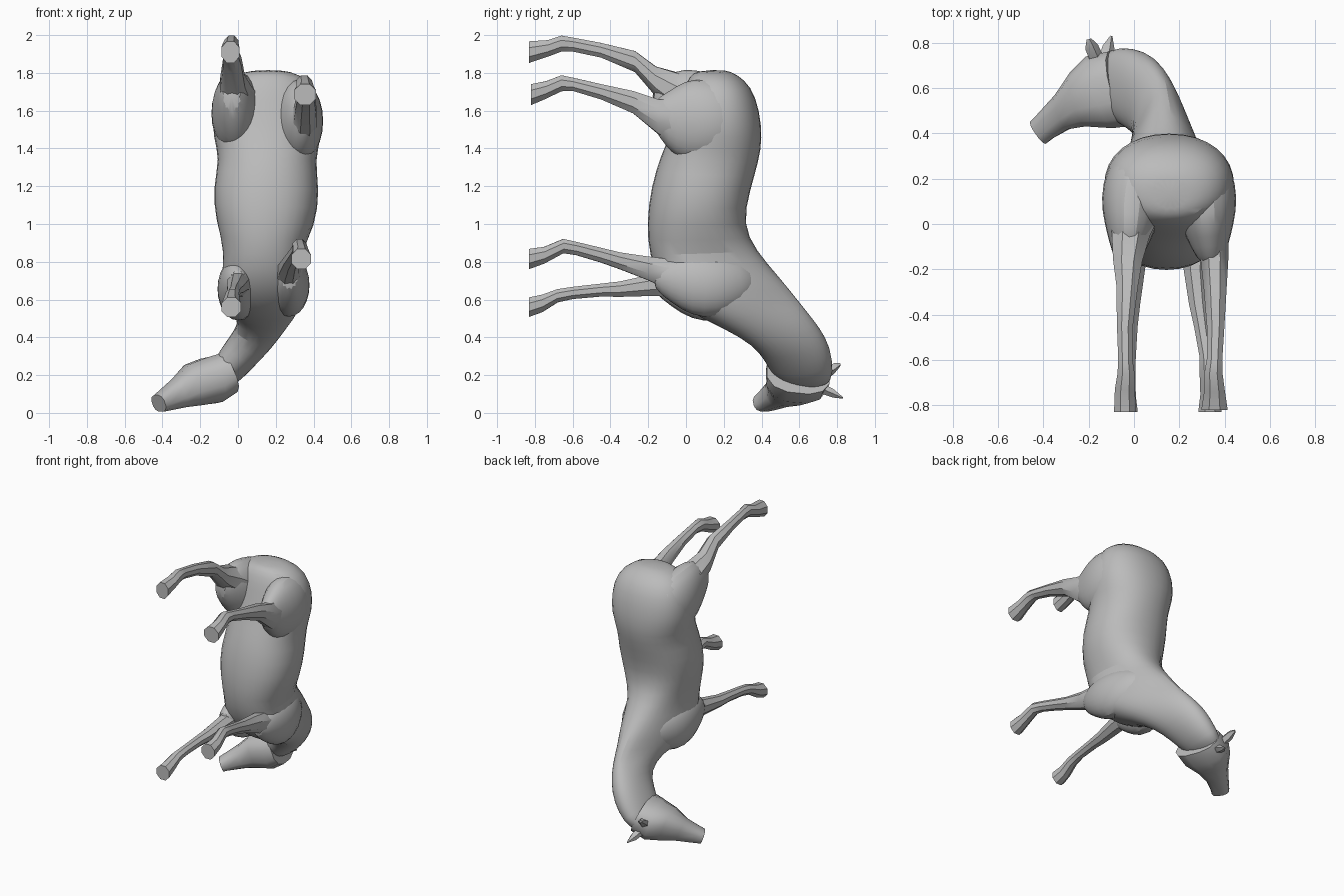
import bpy, bmesh, math
from mathutils import Vector

coat = bpy.data.materials.new("grey_coat")
coat.diffuse_color = (0.5, 0.5, 0.5, 1)


def loft(name, sections, sides, smooth_level=0, power=1.0):
    """Skin rounded rings: (lower point, upper point, half width, optional narrowing upwards)."""
    bm = bmesh.new()
    low = [Vector(s[0]) for s in sections]
    high = [Vector(s[1]) for s in sections]
    mids = [(a + b) / 2 for a, b in zip(low, high)]
    last = len(mids) - 1
    rings = []
    for i, c in enumerate(mids):
        along = mids[min(i + 1, last)] - mids[max(i - 1, 0)]
        up = high[i] - c
        side = along.cross(up).normalized() * sections[i][2]
        taper = sections[i][3] if len(sections[i]) > 3 else 0
        ring = []
        for k in range(sides):
            a = math.tau * (k + 0.5) / sides
            u, v = (math.copysign(abs(f(a)) ** power, f(a)) for f in (math.cos, math.sin))
            ring.append(bm.verts.new(c + side * u * (1 - taper * v) + up * v))
        rings.append(ring)
    for r, s in zip(rings, rings[1:]):
        for k in range(sides):
            n = (k + 1) % sides
            bm.faces.new((r[k], r[n], s[n], s[k]))
    bm.faces.new(rings[0])
    bm.faces.new(rings[-1])
    bmesh.ops.recalc_face_normals(bm, faces=bm.faces)
    mesh = bpy.data.meshes.new(name)
    bm.to_mesh(mesh)
    bm.free()
    mesh.materials.append(coat)
    obj = bpy.data.objects.new(name, mesh)
    bpy.context.collection.objects.link(obj)
    if smooth_level:
        sub = obj.modifiers.new("rounding", 'SUBSURF')
        sub.levels = sub.render_levels = smooth_level
    return obj


def limb(name, rows, sides=8, smooth_level=0):
    """Rows run from the tip to the root as (x, y, z, half width, half depth)."""
    return loft(name, [((x, y, z - d), (x, y, z + d), w) for x, y, z, w, d in rows],
                sides, smooth_level)


# Body and neck, from rump to poll
loft("body_and_neck", [
    ((0.16, 0.06, 1.81), (0.16, 0.20, 1.82), 0.07),
    ((0.16, 0.02, 1.79), (0.16, 0.27, 1.795), 0.18),
    ((0.16, -0.02, 1.71), (0.16, 0.35, 1.73), 0.26),
    ((0.155, -0.05, 1.60), (0.155, 0.395, 1.60), 0.295),
    ((0.155, -0.09, 1.47), (0.155, 0.41, 1.45), 0.295),
    ((0.155, -0.14, 1.36), (0.155, 0.39, 1.33), 0.255),
    ((0.15, -0.19, 1.20), (0.15, 0.345, 1.18), 0.29),
    ((0.145, -0.215, 1.0), (0.145, 0.305, 1.0), 0.27),
    ((0.13, -0.20, 0.84), (0.13, 0.375, 0.86), 0.20, 0.15),
    ((0.135, -0.15, 0.68), (0.135, 0.50, 0.72), 0.22, 0.4),
    ((0.14, 0.0, 0.53), (0.13, 0.595, 0.60), 0.175, 0.6),
    ((0.13, 0.20, 0.45), (0.12, 0.65, 0.53), 0.125, 0.35),
    ((0.09, 0.35, 0.365), (0.08, 0.72, 0.44), 0.108, 0.15),
    ((0.0, 0.41, 0.29), (0.03, 0.77, 0.34), 0.103),
    ((-0.08, 0.45, 0.22), (-0.05, 0.785, 0.21), 0.09),
    ((-0.13, 0.52, 0.15), (-0.14, 0.76, 0.15), 0.055),
], 16, 1, 0.9)

# Head, from poll to muzzle
loft("head", [
    ((-0.02, 0.425, 0.225), (-0.10, 0.765, 0.19), 0.115),
    ((-0.08, 0.42, 0.185), (-0.20, 0.745, 0.16), 0.128),
    ((-0.20, 0.43, 0.15), (-0.27, 0.675, 0.145), 0.117),
    ((-0.28, 0.42, 0.105), (-0.34, 0.575, 0.105), 0.083),
    ((-0.36, 0.375, 0.065), (-0.42, 0.49, 0.065), 0.058),
    ((-0.385, 0.355, 0.05), (-0.455, 0.455, 0.05), 0.048),
], 12, 0, 0.8)

# Ears
limb("lower_ear", [(-0.10, 0.83, 0.08, 0.005, 0.005),
                   (-0.115, 0.78, 0.105, 0.03, 0.025),
                   (-0.13, 0.72, 0.13, 0.035, 0.03)], 5)
limb("upper_ear", [(-0.20, 0.815, 0.255, 0.012, 0.01),
                   (-0.19, 0.78, 0.235, 0.033, 0.03),
                   (-0.155, 0.70, 0.18, 0.035, 0.035)], 5)

# Hind legs, from hoof to inside the thigh
limb("left_hind_leg", [
    (-0.04, -0.83, 1.91, 0.052, 0.062),
    (-0.04, -0.73, 1.93, 0.048, 0.047),
    (-0.035, -0.66, 1.955, 0.041, 0.046),
    (-0.038, -0.60, 1.95, 0.034, 0.04),
    (-0.04, -0.45, 1.92, 0.038, 0.042),
    (-0.03, -0.27, 1.86, 0.052, 0.06),
    (-0.028, -0.16, 1.755, 0.07, 0.085),
    (-0.015, -0.03, 1.685, 0.095, 0.12),
    (0.05, 0.12, 1.60, 0.10, 0.12)])
limb("right_hind_leg", [
    (0.355, -0.82, 1.685, 0.063, 0.06),
    (0.355, -0.74, 1.71, 0.05, 0.05),
    (0.35, -0.66, 1.745, 0.044, 0.046),
    (0.355, -0.60, 1.74, 0.037, 0.038),
    (0.36, -0.45, 1.70, 0.042, 0.044),
    (0.358, -0.28, 1.645, 0.055, 0.064),
    (0.355, -0.15, 1.57, 0.067, 0.098),
    (0.335, -0.03, 1.53, 0.09, 0.13),
    (0.27, 0.12, 1.53, 0.10, 0.14)])

# Thigh muscles, blending the hind legs into the rump
for name, d, z in (("left_thigh", -1, 1.58), ("right_thigh", 1, 1.545)):
    x, lift = 0.155, 0.06 * (d < 0)
    limb(name, [
        (x + d * 0.19, -0.18, z + lift + 0.04, 0.05, 0.07),
        (x + d * 0.18, -0.10, z + lift, 0.085, 0.155),
        (x + d * 0.17, -0.01, z + lift / 2, 0.12, 0.225),
        (x + d * 0.165, 0.10, z, 0.145, 0.235),
        (x + d * 0.15, 0.21, z, 0.14, 0.21),
        (x + d * 0.10, 0.32, z, 0.10, 0.14)], 12, 1)

# Front legs, from hoof to inside the shoulder
limb("right_front_leg", [
    (0.335, -0.83, 0.815, 0.056, 0.058),
    (0.335, -0.75, 0.835, 0.046, 0.048),
    (0.325, -0.65, 0.883, 0.039, 0.041),
    (0.32, -0.58, 0.87, 0.034, 0.038),
    (0.30, -0.45, 0.835, 0.038, 0.042),
    (0.285, -0.35, 0.805, 0.046, 0.048),
    (0.27, -0.20, 0.765, 0.055, 0.068),
    (0.27, -0.08, 0.73, 0.075, 0.09),
    (0.25, 0.10, 0.69, 0.08, 0.10)])
limb("left_front_leg", [
    (-0.035, -0.83, 0.56, 0.056, 0.056),
    (-0.035, -0.76, 0.58, 0.047, 0.05),
    (-0.03, -0.68, 0.62, 0.039, 0.038),
    (-0.025, -0.60, 0.635, 0.035, 0.035),
    (-0.02, -0.45, 0.65, 0.039, 0.037),
    (-0.015, -0.35, 0.655, 0.046, 0.044),
    (0.0, -0.15, 0.68, 0.06, 0.065),
    (0.0, -0.02, 0.68, 0.075, 0.09),
    (0.03, 0.10, 0.67, 0.08, 0.10)])

# Shoulder muscles, blending the front legs into the chest
for name, d, z in (("left_shoulder", -1, 0.67), ("right_shoulder", 1, 0.69)):
    x = 0.135
    limb(name, [
        (x + d * 0.135, -0.18, z + 0.03, 0.045, 0.06),
        (x + d * 0.14, -0.08, z + 0.015, 0.085, 0.125),
        (x + d * 0.14, 0.03, z - 0.01, 0.112, 0.175),
        (x + d * 0.135, 0.15, z - 0.02, 0.115, 0.175),
        (x + d * 0.10, 0.26, z - 0.01, 0.10, 0.15),
        (x + d * 0.05, 0.37, z, 0.07, 0.09)], 12, 1)

# Soft shading with crisp creases
for obj in bpy.context.collection.objects:
    obj.select_set(True)
    bpy.context.view_layer.objects.active = obj
bpy.ops.object.shade_smooth_by_angle(angle=math.radians(40))
